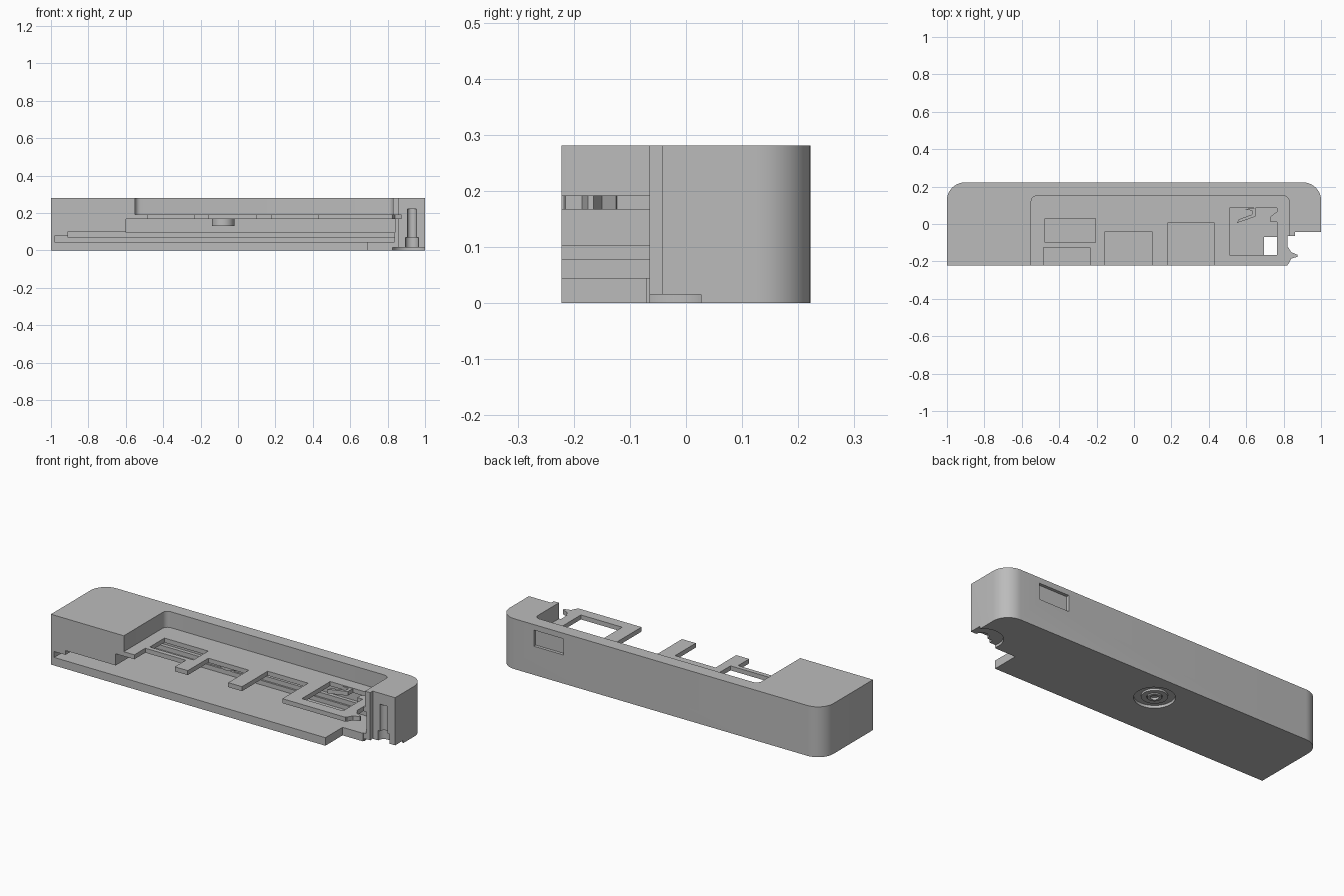
import bpy, bmesh, math

cube = bpy.data.objects.get("Cube")
if cube:
    bpy.data.objects.remove(cube, do_unlink=True)

grey = bpy.data.materials.new("plain grey")
grey.use_nodes = True
grey.diffuse_color = (0.5, 0.5, 0.5, 1)
grey.node_tree.nodes["Principled BSDF"].inputs["Base Color"].default_value = (0.5, 0.5, 0.5, 1)


def prism(name, points, z0, z1):
    """Extrude a flat outline between two heights."""
    bm = bmesh.new()
    face = bm.faces.new([bm.verts.new((x, y, z0)) for x, y in points])
    top = bmesh.ops.extrude_face_region(bm, geom=[face])["geom"]
    bmesh.ops.translate(bm, vec=(0, 0, z1 - z0),
                        verts=[v for v in top if isinstance(v, bmesh.types.BMVert)])
    bmesh.ops.recalc_face_normals(bm, faces=bm.faces)
    mesh = bpy.data.meshes.new(name)
    bm.to_mesh(mesh)
    bm.free()
    obj = bpy.data.objects.new(name, mesh)
    bpy.context.collection.objects.link(obj)
    mesh.materials.append(grey)
    return obj


def rounded_back(x0, x1, y0, y1, r, n=10):
    """Rectangle whose two back corners are rounded."""
    pts = [(x0, y0), (x1, y0)]
    for cx, start in ((x1 - r, 0), (x0 + r, 90)):
        for i in range(n + 1):
            a = math.radians(start + 90 * i / n)
            pts.append((cx + r * math.cos(a), y1 - r + r * math.sin(a)))
    return pts


def rect(x0, x1, y0, y1):
    return [(x0, y0), (x1, y0), (x1, y1), (x0, y1)]


def circle(x, y, r, n=32):
    return [(x + r * math.cos(math.tau * i / n), y + r * math.sin(math.tau * i / n))
            for i in range(n)]


def cut(target, points, z0, z1):
    cutter = prism("cutter", points, z0, z1)
    cutter.hide_render = True
    mod = target.modifiers.new("cut", "BOOLEAN")
    mod.operation = "DIFFERENCE"
    mod.solver = "EXACT"
    mod.object = cutter
    bpy.context.view_layer.objects.active = target
    bpy.ops.object.modifier_apply(modifier=mod.name)
    bpy.data.objects.remove(cutter, do_unlink=True)


# Long housing with rounded back corners
body = prism("housing", rounded_back(-1, 1, -0.222, 0.222, 0.095), 0, 0.281)

# Top recess, stopping at the shelf
cut(body, rounded_back(-0.55, 0.83, -0.3, 0.15, 0.03, 5), 0.192, 0.4)

# Stepped cavity between base and shelf
cut(body, rect(-0.6, 0.84, -0.31, 0.14), 0.095, 0.167)
cut(body, rect(-0.91, 0.838, -0.32, 0.12), 0.07, 0.102)
cut(body, rect(-0.98, 0.836, -0.33, 0.11), 0.045, 0.078)

# Shelf notches between fingers, and shelf windows
for x0, x1, y0, y1 in ((-0.485, -0.235, -0.3, -0.125), (-0.475, -0.205, -0.1, 0.03),
                       (-0.155, 0.095, -0.3, -0.04), (0.18, 0.43, -0.3, 0.005),
                       (0.51, 0.765, -0.165, 0.085)):
    cut(body, rect(x0, x1, y0, y1), 0.15, 0.21)

# Open corner at the left end, and the lower base notch
cut(body, rect(0.82, 1.2, -0.4, -0.065), -0.1, 0.4)
cut(body, rect(0.862, 1.21, -0.41, -0.042), -0.11, 0.41)
cut(body, rect(0.695, 1.22, -0.42, -0.07), -0.12, 0.06)

# Screw seats in the underside and the end pin channel
for x, y in ((-0.08, 0.06), (0.925, -0.042)):
    cut(body, circle(x, y, 0.102), -0.1, 0.015)
cut(body, circle(0.93, -0.042, 0.035, 24), -0.05, 0.07)
cut(body, circle(0.93, -0.042, 0.024, 24), 0.05, 0.22)

# Shallow label recess on the back
cut(body, rect(0.6, 0.785, 0.205, 0.3), 0.16, 0.25)

# Screw seat rings and boss under the shelf
for i, r in enumerate((0.065, 0.035)):
    ring = prism("screw_seat_ring", circle(-0.08, 0.06, r), 0.004 * (1 - i), 0.02)
    cut(ring, circle(-0.08, 0.06, r * 0.6), -0.1, 0.012)
    ring.select_set(True)
prism("shelf_boss", circle(-0.08, 0.06, 0.06), 0.13, 0.17).select_set(True)

# Pointed hook on the shelf end and small latches in the window
prism("shelf_hook", [(0.81, -0.12), (0.825, -0.125), (0.84, -0.15), (0.875, -0.165),
                     (0.875, -0.175), (0.84, -0.185), (0.825, -0.215), (0.81, -0.222)],
      0.167, 0.192)
prism("latch_lever", [(0.55, 0.005), (0.65, 0.04), (0.65, 0.085), (0.59, 0.08),
                      (0.635, 0.07), (0.63, 0.05), (0.56, 0.025)], 0.167, 0.19)
prism("latch_stop", [(0.73, 0.01), (0.77, 0.01), (0.77, 0.07), (0.73, 0.04)], 0.167, 0.19)

# Smooth rounded walls, crisp edges
body.select_set(True)
bpy.context.view_layer.objects.active = body
bpy.ops.object.shade_smooth_by_angle(angle=math.radians(30))
